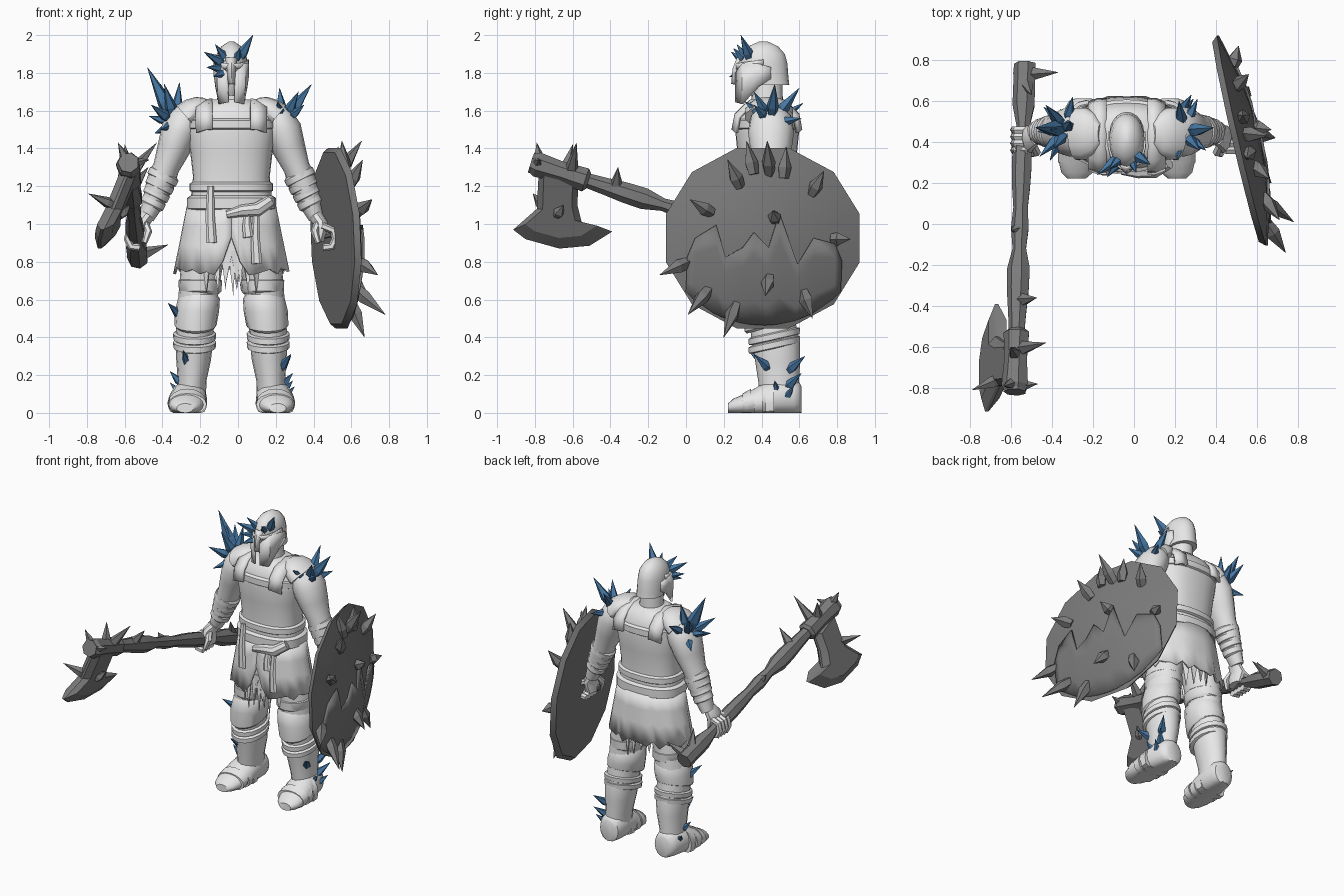
import bpy, bmesh, math, random
from mathutils import Vector as V

random.seed(4)
XC = -0.035  # body centre line


def material(name, col):
    m = bpy.data.materials.new(name)
    m.diffuse_color = (*col, 1)
    return m


PALE = material("pale_grey", (0.8, 0.8, 0.8))
DARK = material("dark_grey", (0.2, 0.2, 0.2))
BLUE = material("crystal_blue", (0.06, 0.18, 0.36))


def make(name, verts, faces, mat, angle=40, solid=0):
    me = bpy.data.meshes.new(name)
    me.from_pydata([tuple(v) for v in verts], [], faces)
    bm = bmesh.new()
    bm.from_mesh(me)
    bmesh.ops.recalc_face_normals(bm, faces=bm.faces)
    bm.to_mesh(me)
    bm.free()
    me.materials.append(mat)
    if angle:
        me.shade_smooth()
        me.set_sharp_from_angle(angle=math.radians(angle))
    ob = bpy.data.objects.new(name, me)
    bpy.context.collection.objects.link(ob)
    if solid:
        mod = ob.modifiers.new("thickness", 'SOLIDIFY')
        mod.thickness, mod.offset = solid, 0
    return ob


def tube(name, pts, mat=PALE, n=16, ref=(0, 1, 0), axis=None, p=2, floor=False, angle=40):
    """Skin through rings (x, y, z, radius a, radius b); axis keeps all rings parallel."""
    verts, faces = [], []
    c = [V(q[:3]) for q in pts]
    for i, q in enumerate(pts):
        t = V(axis) if axis else (c[min(i + 1, len(c) - 1)] - c[max(i - 1, 0)]).normalized()
        a = t.cross(V(ref)).normalized()
        b = a.cross(t)
        for k in range(n):
            w = 2 * math.pi * k / n
            e = lambda s: math.copysign(abs(s) ** (2 / p), s)
            v = c[i] + a * q[3] * e(math.cos(w)) + b * q[-1] * e(math.sin(w))
            if floor:
                v.z = max(v.z, 0)
            verts.append(v)
    for i in range(len(pts) - 1):
        for k in range(n):
            j = (k + 1) % n
            faces.append((i * n + k, i * n + j, i * n + n + j, i * n + n + k))
    faces += [tuple(range(n)), tuple(range(len(verts) - n, len(verts)))]
    return make(name, verts, faces, mat, angle)


UP, FWD = (0, 0, 1), (0, 1, 0)


def spike(name, base, tip, r, mat):
    b, t = V(base), V(tip)
    d = t - b
    side = V((0.3, 1, 0.2)) if abs(d.y) < 0.8 * d.length else V((1, 0, 0.2))
    tube(name, [(*(b - d * 0.15), r * 0.75), (*(b + d * 0.25), r), (*t, 0.001)], mat, 5, side, angle=0)


def sheet(name, rows, mat=PALE, solid=0.015):
    """Grid of points with thickness."""
    w = len(rows[0])
    faces = [(i * w + k, i * w + k + 1, i * w + w + k + 1, i * w + w + k)
             for i in range(len(rows) - 1) for k in range(w - 1)]
    return make(name, [p for r in rows for p in r], faces, mat, 35, solid)


def body(name, rings, y=0.43, p=2.4, n=28):
    return tube(name, [(XC, y, z, a, b) for z, a, b in rings], n=n, axis=UP, p=p)


# torso, neck, belts
body("torso", [(1.0, .22, .15), (1.17, .212, .147), (1.25, .203, .145), (1.38, .218, .158), (1.48, .235, .168),
               (1.56, .235, .16), (1.62, .19, .135), (1.66, .1, .09)])
body("neck", [(1.58, .085, .085), (1.75, .065, .08)], p=2)
body("collar", [(1.61, .12, .11), (1.64, .12, .112), (1.66, .085, .085)])
for name, lo, hi, a, b in (("chest_band", 1.495, 1.56, .238, .177), ("upper_belt", 1.165, 1.225, .221, .16),
                           ("lower_belt", 1.07, 1.15, .235, .168)):
    body(name, [(lo, a - .018, b - .018), (lo + .012, a, b), (hi - .012, a, b), (hi, a - .018, b - .018)])
tube("belt_sash", [(-.06, .26, 1.05, .02), (.02, .255, 1.07, .032), (.1, .262, 1.075, .038), (.17, .3, 1.12, .032)], n=8)
for x, top, low in ((-.145, 1.2, .9), (.095, 1.06, .79), (.05, 1.05, .93)):
    tube("hanging_strap", [(x, .265, top, .018, .012), (x - .003, .253, (top + low) / 2, .024, .014),
                           (x + .005, .246, low, .028, .012)], n=6)

# skirt: flared, torn hem and front slit
N = 40
rows = []
for f in (0, .3, .6, 1):
    row = []
    for k in range(N + 1):
        w = -math.pi / 2 + 2 * math.pi * k / N
        slit = min(k, N - k)
        low = (.93, .8, .73)[slit] if slit < 3 else .735 + .025 * (k % 2) * (6 < k < 34) + .012 * (k % 3)
        fold = 1 + .03 * f * math.cos(10 * w)
        row.append((XC + (.23 + .062 * f) * fold * math.cos(w), .435 + (.16 + .025 * f) * fold * math.sin(w),
                    1.09 + (low - 1.09) * f))
    rows.append(row)
sheet("skirt", rows)
for k in range(22):  # torn rags under the skirt
    w = 2 * math.pi * k / 22
    x, y = XC + .2 * math.cos(w), .435 + .155 * math.sin(w)
    dx, dy = .035 * math.sin(w), .035 * math.cos(w)
    make("rag", [(x - dx, y + dy, .86), (x + dx, y - dy, .86), (x, y, random.uniform(.62, .7))], [(0, 1, 2)], PALE, 0, .008)
for k in range(5):
    x = XC - .08 + .04 * k
    make("front_rag", [(x - .03, .29, .95), (x + .03, .29, .95), (x + .01, .27, .62 + .03 * (k % 2))],
         [(0, 1, 2)], PALE, 0, .008)

# limbs and harness, both sides
for s, side in ((-1, "right"), (1, "left")):
    X = lambda d: XC + s * d
    tube(side + "_leg", [(X(d), y, z, a, b) for z, d, y, a, b in (
        (.95, .11, .44, .1, .13), (.75, .16, .45, .11, .13), (.5, .19, .455, .1, .12), (.38, .197, .475, .1, .128),
        (.28, .2, .485, .092, .12), (.17, .208, .49, .076, .108), (.06, .215, .5, .08, .105))], axis=UP)
    tube(side + "_thigh_wrap", [(X(.165), .45, z, a, a * 1.15) for z, a in ((.63, .1), (.645, .113), (.7, .115), (.715, .1))], axis=UP)
    guard = tube(side + "_knee_guard", [(X(d), .445, z, a, a + .022) for z, d, a in (
        (.455, .19, .1), (.465, .19, .112), (.54, .182, .117), (.605, .172, .111), (.64, .17, .085))], axis=UP)
    for v in guard.data.vertices:  # lower edge dips at the front
        v.co.z += max(0, .55 - v.co.z) * (v.co.y - .445) * 3
    for z in (.36, .405):  # shin bands dip at the front
        o = tube(side + "_shin_band", [(X(.195), .467, z + h, a, a * 1.2) for h, a in (
            (-.02, .1), (-.015, .112), (.015, .114), (.022, .1))], axis=UP)
        for v in o.data.vertices:
            v.co.z += (v.co.y - .467) * .22
    tube(side + "_boot", [(X(d), y, z, a, b) for y, z, d, a, b in (
        (.222, .025, .245, .045, .025), (.25, .035, .243, .076, .04), (.32, .045, .238, .098, .06), (.4, .065, .23, .1, .085),
        (.48, .08, .222, .092, .1), (.57, .08, .215, .085, .095), (.6, .075, .212, .07, .085), (.612, .07, .212, .04, .07))],
        ref=UP, axis=FWD, floor=True)
    for y, h, r in ((.32, .058, .102), (.38, .075, .105), (.44, .1, .1)):  # foot straps
        tube(side + "_boot_strap", [(X(.233), y - .02, .045, r, h), (X(.233), y + .025, .055, r, h + .015)], ref=UP, axis=FWD, floor=True)
    tube(side + "_arm", [(X(d), .45, z, a, b) for d, z, a, b in (
        (.19, 1.6, .06, .07), (.235, 1.555, .095, .11), (.275, 1.49, .1, .122), (.305, 1.4, .088, .11),
        (.345, 1.3, .07, .085), (.375, 1.22, .076, .082), (.42, 1.1, .055, .06), (.45, 1.03, .04, .05))])
    for k in range(4):  # wrapped bracer
        c = V((X(.362 + .017 * k), .45, 1.25 - .045 * k))
        d = V((s * .012, 0, -.024))
        r = .083 - .006 * k
        tube(side + "_bracer", [(*(c + d * f), r * g) for f, g in ((-1, .85), (-.6, 1), (.6, 1), (1, .85))])
    tube(side + "_palm", [(X(.445), .43, 1.045, .038, .045), (X(.475), .42, 1.0, .038, .065), (X(.475), .41, .96, .036, .068),
                          (X(.465), .41, .91, .025, .055)], n=10)
    for k in range(4):
        tube(side + "_finger", [(X(a), .36 + .033 * k, z, .02) for a, z in (
            (.48, .99), (.54, .965), (.55, .92), (.53, .88), (.485, .875))], n=6)
    tube(side + "_thumb", [(X(.455), .385, 1.0, .02), (X(.44), .35, .96, .021), (X(.46), .34, .9, .014)], n=6)
    # strap over the shoulder, shoulder pad, cheek guard
    arc = ((.25, 1.5), (.265, 1.58), (.315, 1.63), (.43, 1.655), (.54, 1.63), (.592, 1.58), (.607, 1.5))
    sheet(side + "_shoulder_strap", [[(X(.1), y, z), (X(.14), y, z - .002), (X(.185), y + (.43 - y) * .1, z - .018)] for y, z in arc], solid=.018)
    tube(side + "_shoulder_pad", [(X(d), .44, z, a, b) for d, z, a, b in (
        (.13, 1.65, .02, .05), (.16, 1.632, .05, .1), (.2, 1.602, .07, .128), (.24, 1.568, .078, .13))], n=14)
    sheet(side + "_cheek_guard", [[(X(d), y, hi), (X(d), y, (hi + lo) / 2), (X(d * .9), y, lo)] for d, y, hi, lo in (
        (.086, .45, 1.83, 1.77), (.088, .38, 1.85, 1.725), (.07, .3, 1.85, 1.635), (.018, .265, 1.8, 1.645))], solid=.012)

# helmet
tube("helmet", [(XC, y, z, a, b) for z, y, a, b in (
    (1.735, .445, .084, .102), (1.78, .43, .084, .112), (1.85, .405, .087, .132), (1.9, .405, .078, .118),
    (1.94, .408, .053, .08), (1.965, .41, .015, .025))], n=20, axis=UP)
tube("face", [(XC, y, z, a, b) for z, y, a, b in ((1.68, .37, .03, .05), (1.73, .37, .062, .08), (1.85, .375, .072, .095))], axis=UP)
sheet("nose_guard", [[(XC - a, y + .015, z), (XC, y, z), (XC + a, y + .015, z)] for a, y, z in (
    (.03, .275, 1.88), (.02, .252, 1.82), (.014, .245, 1.74))], solid=.012)
sheet("brow", [[(XC + .089 * math.sin(w), .405 - .14 * math.cos(w), z - .02 * math.cos(w)) for w in
                [-1.6 + .32 * k for k in range(11)]] for z in (1.84, 1.87)], solid=.01)

# axe: gnarled handle, binding, curved blade
A, B = V((-.53, .78, .815)), V((-.58, -.82, 1.325))


def on_handle(name, rings):
    tube(name, [(*A.lerp(B, f), r) for f, r in rings], DARK, 7, UP, angle=25)


on_handle("axe_handle", [(k / 16, .046 + .014 * random.uniform(-1, 1)) for k in range(17)])
on_handle("axe_binding", ((.81, .045), (.82, .065), (.9, .058), (.98, .068), (1, .05)))
on_handle("axe_pommel", ((0, .055), (.03, .058), (.08, .045)))
outline = [(-.78, 1.27), (-.57, 1.21), (-.575, 1.1), (-.55, 1.0), (-.39, .96), (-.51, .885), (-.67, .87),
           (-.85, .92), (-.915, .97), (-.79, 1.08)]
verts = []
for k, h in ((1, -.008), (.72, -.045), (.72, .045), (1, .008)):
    for y, z in outline:
        y, z = -.68 + (y + .68) * k, 1.07 + (z - 1.07) * (k if z < 1.15 else 1)
        verts.append((-.58 + (z - 1.25) * .4 + (y + .65) * .1 + h, y, z))
faces = [(r * 10 + k, r * 10 + (k + 1) % 10, (r + 1) % 4 * 10 + (k + 1) % 10, (r + 1) % 4 * 10 + k)
         for r in range(4) if r != 1 for k in range(10)]
make("axe_blade", verts, faces + [tuple(range(10, 20)), tuple(range(20, 30))], DARK, 20)
# handle spikes: place along the handle, then tip
for f, tip in ((.87, (-.43, -.58, 1.43)), (.97, (-.635, -.79, 1.43)), (.72, (-.475, -.36, 1.3)), (.03, (-.37, .74, .89)),
               (.98, (-.47, -.78, 1.34)), (.05, (-.5, .63, .98)), (.89, (-.6, -.6, 1.42)), (.5, (-.6, -.03, 1.13))):
    spike("axe_spike", A.lerp(B, f), tip, .034, DARK)
spike("blade_spike", (-.66, -.76, 1.1), (-.79, -.81, 1.16), .03, DARK)
spike("blade_spike", (-.62, -.68, 1.05), (-.57, -.65, 1.1), .03, DARK)

# shield: twelve-sided dome turned slightly to the back
C, U, NRM = V((.5, .4, .925)), V((-.227, .974, 0)), V((.974, .227, 0))


def on_shield(u, v, d):
    return C + U * u + V((-.04 * v, 0, v)) + NRM * d


def dome(u, v):
    return .03 + .085 * max(0, 1 - (u / .53) ** 2 - (v / .485) ** 2)


verts, faces = [], []
for f, back in ((0.01, 1), (.95, 1), (1, 0), (.8, 0), (.55, 0), (.28, 0), (.01, 0)):
    for k in range(12):
        w = 2 * math.pi * (k + .5) / 12
        u, v = f * .545 * math.cos(w), f * .495 * math.sin(w)
        verts.append(on_shield(u, v, 0 if back else dome(u, v)))
for r in range(6):
    faces += [(r * 12 + k, r * 12 + (k + 1) % 12, r * 12 + 12 + (k + 1) % 12, r * 12 + 12 + k) for k in range(12)]
make("shield", verts, faces + [tuple(range(12)), tuple(range(72, 84))], DARK, 40)
edge = [(-.42, -.1), (-.38, .0), (-.27, .07), (-.22, -.1), (-.13, -.05), (-.07, .03), (.01, -.05), (.07, .13),
        (.17, -.14), (.26, .0), (.38, -.03), (.42, -.12)]
rows = []
for u, v in edge:
    low = -.46 * math.sqrt(1 - (u / .53) ** 2)
    rows.append([on_shield(u, q, dome(u, q) + .008 * (1 - f / 4)) for f, q in [(f, v + (low - v) * f / 4) for f in range(5)]])
sheet("shield_jagged_plate", rows, DARK, .012)
tube("shield_grip", [(.4, .39, .93, .022), (.53, .4, .96, .022)], DARK, 8)
# shield spikes: tips, rooted nearer the centre
for t in ((.55, .32, 1.44), (.655, .43, 1.44), (.53, .53, 1.41), (.56, .73, 1.28), (.71, .02, 1.13), (.74, -.14, .73),
          (.78, .01, .52), (.67, .2, .4), (.56, .67, .5), (.51, .87, .92), (.67, .46, 1.07), (.69, .42, .62), (.66, .22, 1.34)):
    u, v = (t[1] - .4) * .8, (t[2] - .925) * .7
    spike("shield_spike", on_shield(u, v, dome(u, v)), t, .038, DARK)


# blue crystals: tips fan out from a centre inside each body part
def crystals(name, centre, depth, tips):
    for t in map(V, tips):
        c = V((*centre, t.z - .12)) if len(centre) == 2 else V(centre)
        base = c + (t - c).normalized() * depth
        spike(name, base, t, .014 + .1 * (t - base).length, BLUE)


crystals("right_shoulder_crystal", (-.33, .46, 1.53), .06, (
    (-.48, .47, 1.83), (-.39, .37, 1.74), (-.31, .5, 1.75), (-.43, .58, 1.7), (-.46, .33, 1.63), (-.47, .45, 1.57),
    (-.3, .62, 1.64), (-.41, .31, 1.5), (-.44, .57, 1.48), (-.41, .46, 1.74)))
crystals("left_shoulder_crystal", (.235, .45, 1.53), .07, (
    (.39, .47, 1.74), (.32, .36, 1.7), (.22, .6, 1.72), (.35, .36, 1.63), (.31, .61, 1.56), (.21, .31, 1.65)))
crystals("helmet_crystal", (-.025, .36, 1.82), .07, (
    (.08, .29, 2.0), (.01, .25, 1.93), (-.18, .24, 1.91), (-.165, .25, 1.83), (-.12, .27, 1.95), (-.13, .23, 1.78)))
crystals("right_leg_crystal", (-.25, .48), .08, (
    (-.37, .35, .58), (-.29, .33, .33), (-.36, .46, .22), (-.36, .56, .16)))
crystals("left_leg_crystal", (.19, .49), .07, (
    (.28, .36, .31), (.28, .63, .3), (.29, .47, .17), (.29, .61, .21), (.3, .57, .14)))
